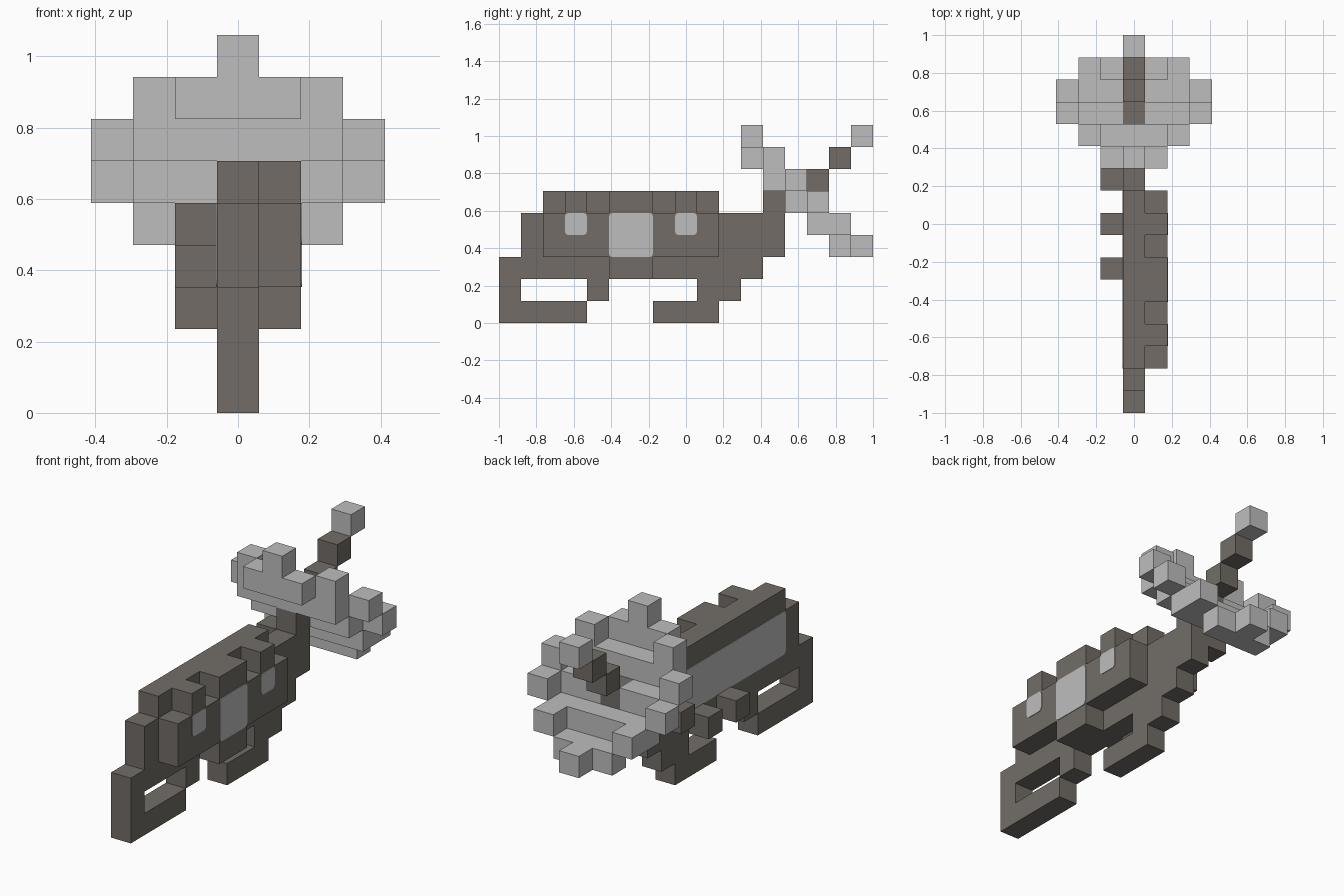
import bpy
import bmesh
from math import radians
from mathutils import Vector

cube = bpy.data.objects.get("Cube")
if cube:
    bpy.data.objects.remove(cube)

U = 2 / 17  # edge of one block


def material(name, color):
    mat = bpy.data.materials.new(name)
    mat.use_nodes = True
    mat.diffuse_color = (*color, 1)
    mat.node_tree.nodes["Principled BSDF"].inputs["Base Color"].default_value = (*color, 1)
    return mat


BROWN = material("warm dark grey", (0.168, 0.152, 0.136))
LIGHT = material("light grey", (0.515, 0.515, 0.515))


def block(xs, ys, zs):
    """Cells of a block; each argument is an inclusive (first, last) pair."""
    return {(x, y, z) for x in range(xs[0], xs[1] + 1)
            for y in range(ys[0], ys[1] + 1) for z in range(zs[0], zs[1] + 1)}


def place(x, y, z):
    return Vector((x * U, y * U - 1, z * U))


def add_object(name, bm, mat):
    mesh = bpy.data.meshes.new(name)
    bm.to_mesh(mesh)
    bm.free()
    mesh.materials.append(mat)
    obj = bpy.data.objects.new(name, mesh)
    bpy.context.scene.collection.objects.link(obj)


def skin(name, cells, solid, mat):
    """Outer faces of a set of cells, joined into clean flat areas."""
    bm = bmesh.new()
    for cell in sorted(cells):
        centre = place(cell[0], cell[1] + 0.5, cell[2] + 0.5)
        for axis in range(3):
            for sign in (-1, 1):
                near = list(cell)
                near[axis] += sign
                if tuple(near) in solid:
                    continue
                n, a, b = Vector(), Vector(), Vector()
                n[axis] = sign * U / 2
                a[(axis + 1) % 3] = U / 2
                b[(axis + 2) % 3] = sign * U / 2
                bm.faces.new([bm.verts.new(centre + n + i * a + j * b)
                              for i, j in ((-1, -1), (1, -1), (1, 1), (-1, 1))])
    bmesh.ops.remove_doubles(bm, verts=bm.verts, dist=U / 100)
    bmesh.ops.dissolve_limit(bm, angle_limit=radians(1), verts=bm.verts, edges=bm.edges)
    add_object(name, bm, mat)


def plate(name, side, ys, zs):
    """Thin rounded plate lying on a side wall at block position side."""
    bm = bmesh.new()
    bmesh.ops.create_cube(bm, size=1)
    lo, hi = place(side, ys[0], zs[0]), place(side, ys[1], zs[1])
    for v in bm.verts:
        v.co = Vector((lo.x + v.co.x * 0.006,
                       lo.y + (v.co.y + 0.5) * (hi.y - lo.y),
                       lo.z + (v.co.z + 0.5) * (hi.z - lo.z)))
    corners = [e for e in bm.edges if abs(e.verts[0].co.x - e.verts[1].co.x) > 0.001]
    bmesh.ops.bevel(bm, geom=corners, offset=0.02, segments=3, profile=0.5, affect='EDGES')
    add_object(name, bm, LIGHT)


MID = (0, 0)
WIDE = (-2, 2)
parts = {}

# Central slab with its top rail and neck
parts["body"] = (block(MID, (0, 11), (2, 2)) | block(MID, (1, 12), (3, 4))
                 | block(MID, (2, 9), (5, 5)))

# Looped supports underneath
parts["front_loop"] = (block(MID, (0, 3), (0, 0)) | block(MID, (0, 0), (1, 1))
                       | block(MID, (4, 4), (1, 1)))
parts["rear_foot"] = block(MID, (7, 9), (0, 0)) | block(MID, (9, 10), (1, 1))

# Notched side panel with a lower lip
panel = block((1, 1), (2, 9), (3, 4)) | block((1, 1), (5, 6), (2, 2))
for y in (3, 5, 6, 8):
    panel.add((1, y, 5))
parts["side_panel"] = panel

# Pegs on the other side, following the lower edge
parts["pegs"] = {(-1, 6, 2), (-1, 8, 2), (-1, 10, 3), (-1, 12, 4)}

# Stem running through the flower
parts["stem"] = {(0, 12, 5), (0, 13, 5), (0, 14, 6), (0, 15, 7)}
parts["stem_tip"] = {(0, 16, 8)}

# Tilted flower, symmetric about its diagonal middle row
half = block(WIDE, (12, 12), (6, 6)) | block((-1, 1), (11, 11), (7, 7)) | {(0, 11, 8)}
for s in (-1, 1):
    half |= {(2 * s, 12, 7), (3 * s, 13, 6)}
flower = half | {(x, z + 8, y - 8) for x, y, z in half}
flower |= block(WIDE, (13, 13), (5, 5)) - parts["stem"]
parts["flower"] = flower

solid = set().union(*parts.values())
for name, cells in parts.items():
    skin(name, cells, solid, LIGHT if name in ("flower", "stem_tip") else BROWN)

# Pale inlays on both sides
plate("front_window", 1.5, (3, 4), (4, 5))
plate("middle_window", 1.5, (5, 7), (3, 5))
plate("rear_window", 1.5, (8, 9), (4, 5))
plate("long_inlay", -0.5, (2, 10), (3, 5))
